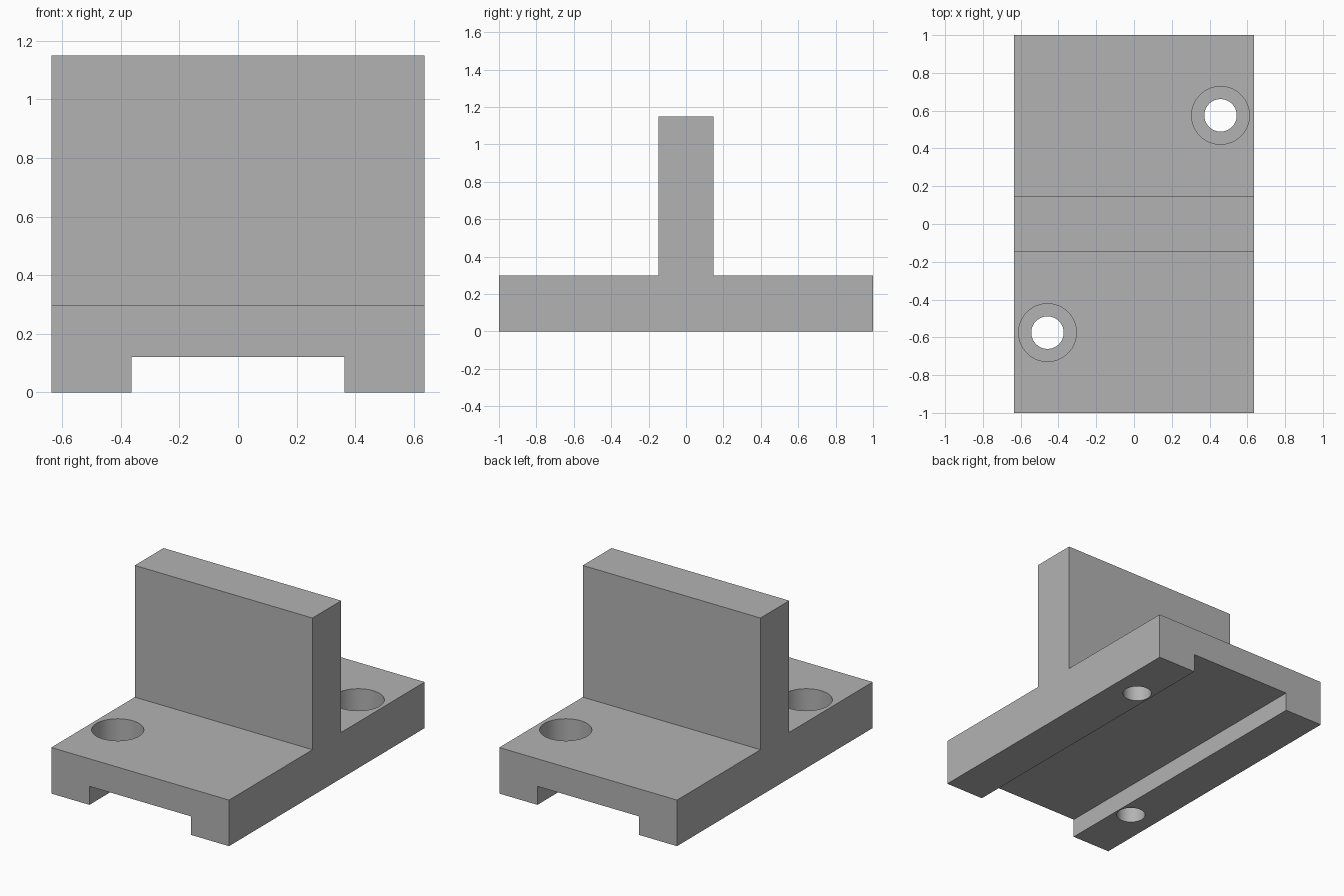
import bpy
import bmesh
import math
from mathutils import Matrix, Vector

cube = bpy.data.objects.get("Cube")
if cube:
    bpy.data.objects.remove(cube, do_unlink=True)

HALF_W, HALF_L, HEIGHT = 0.636, 1.0, 1.15
BASE_T, WALL_HALF = 0.298, 0.147
SLOT_HALF, SLOT_H = 0.363, 0.12
HOLE_X, HOLE_Y = 0.458, 0.575
HOLE_R, BORE_R, BORE_DEPTH = 0.086, 0.153, 0.17

grey = bpy.data.materials.new("plain grey")
grey.use_nodes = True
colour = (0.45, 0.45, 0.45, 1)
grey.diffuse_color = colour
grey.node_tree.nodes["Principled BSDF"].inputs["Base Color"].default_value = colour


def add_object(name, bm):
    bmesh.ops.recalc_face_normals(bm, faces=bm.faces)
    mesh = bpy.data.meshes.new(name)
    bm.to_mesh(mesh)
    bm.free()
    mesh.materials.append(grey)
    obj = bpy.data.objects.new(name, mesh)
    bpy.context.collection.objects.link(obj)
    return obj


def cut(target, cutter):
    cutter.hide_render = True
    mod = target.modifiers.new(cutter.name, 'BOOLEAN')
    mod.operation = 'DIFFERENCE'
    mod.solver = 'EXACT'
    mod.object = cutter
    bpy.context.view_layer.objects.active = target
    bpy.ops.object.modifier_apply(modifier=mod.name)
    bpy.data.objects.remove(cutter, do_unlink=True)


def cylinder_cutter(name, x, y, radius, bottom, top):
    bm = bmesh.new()
    centre = Matrix.Translation((x, y, (bottom + top) / 2))
    bmesh.ops.create_cone(bm, cap_ends=True, segments=64, radius1=radius,
                          radius2=radius, depth=top - bottom, matrix=centre)
    return add_object(name, bm)


# Upright wall and base plate: one inverted T profile extruded across the width
half = [(HALF_L, 0), (HALF_L, BASE_T), (WALL_HALF, BASE_T), (WALL_HALF, HEIGHT)]
profile = half + [(-y, z) for y, z in reversed(half)]
bm = bmesh.new()
face = bm.faces.new([bm.verts.new((-HALF_W, y, z)) for y, z in profile])
swept = bmesh.ops.extrude_face_region(bm, geom=[face])["geom"]
bmesh.ops.translate(bm, vec=Vector((2 * HALF_W, 0, 0)),
                    verts=[v for v in swept if isinstance(v, bmesh.types.BMVert)])
bracket = add_object("mounting_bracket", bm)

# Slot along the underside
bm = bmesh.new()
size = Matrix.Diagonal((2 * SLOT_HALF, 3 * HALF_L, 2 * SLOT_H, 1))
bmesh.ops.create_cube(bm, size=1, matrix=size)
cut(bracket, add_object("slot_cutter", bm))

# Counterbored screw holes at opposite corners
for side in (-1, 1):
    x, y = side * HOLE_X, side * HOLE_Y
    cut(bracket, cylinder_cutter("bore_cutter", x, y, BORE_R,
                                 BASE_T - BORE_DEPTH, BASE_T + 0.1))
    cut(bracket, cylinder_cutter("hole_cutter", x, y, HOLE_R, -0.1, BASE_T))

# Smooth bores, sharp corners
bpy.ops.object.select_all(action='DESELECT')
bracket.select_set(True)
bpy.context.view_layer.objects.active = bracket
bpy.ops.object.shade_smooth_by_angle(angle=math.radians(30))
